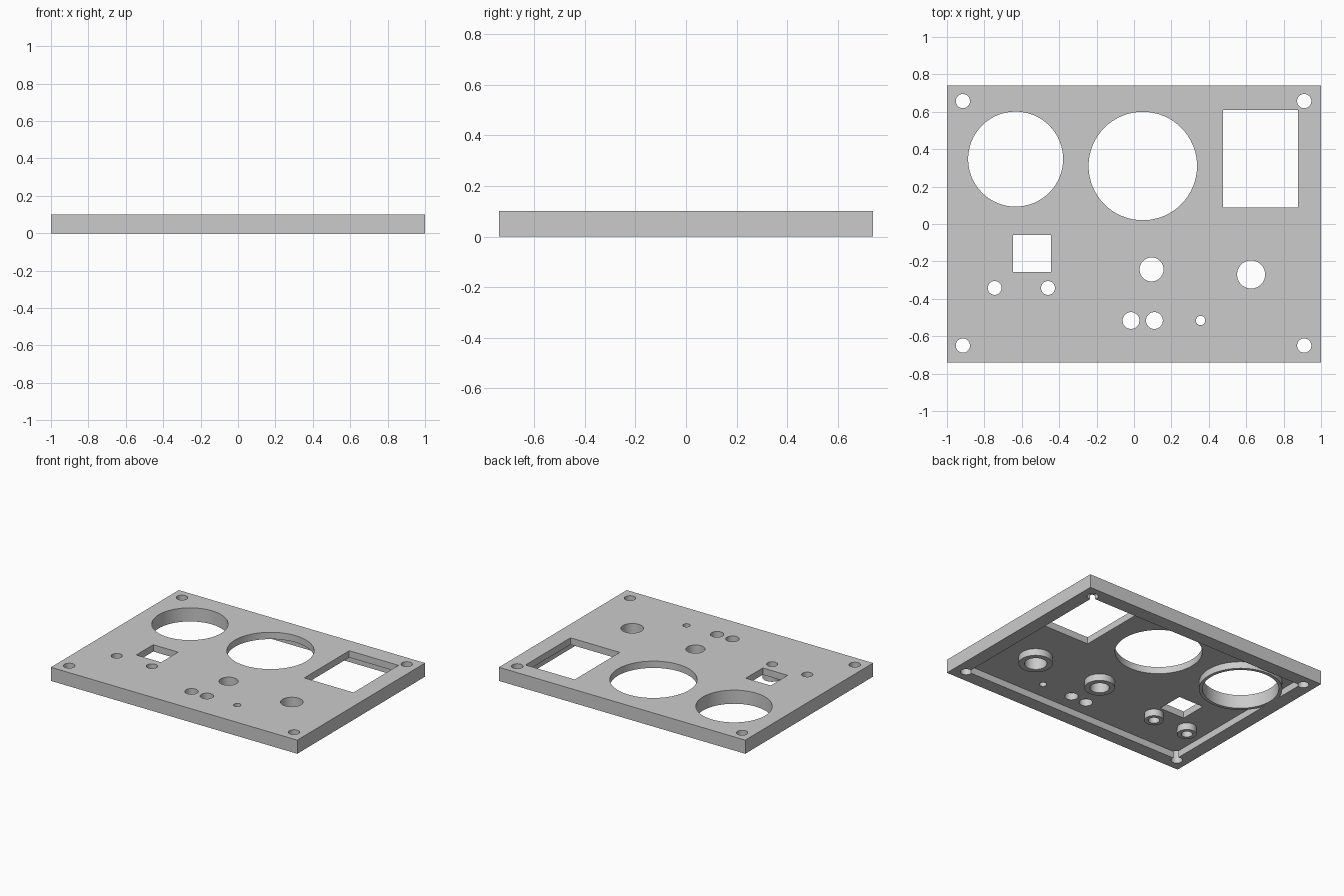
import bpy
import bmesh
from mathutils import Matrix, Vector

if "Cube" in bpy.data.objects:
    bpy.data.objects.remove(bpy.data.objects["Cube"], do_unlink=True)

HALF_X, HALF_Y, HEIGHT = 1.0, 0.741, 0.1
RIM, CEILING = 0.1, 0.05

grey = bpy.data.materials.new("panel_grey")
grey.use_nodes = True
colour = (0.6, 0.6, 0.6, 1)
grey.diffuse_color = colour
grey.node_tree.nodes["Principled BSDF"].inputs["Base Color"].default_value = colour


def add_box(bm, x0, x1, y0, y1, z0, z1):
    size = Vector((x1 - x0, y1 - y0, z1 - z0))
    mid = Vector((x0 + x1, y0 + y1, z0 + z1)) / 2
    bmesh.ops.create_cube(bm, size=1, matrix=Matrix.Translation(mid) @ Matrix.Diagonal(size).to_4x4())


def add_cylinder(bm, x, y, radius, z0, z1):
    bmesh.ops.create_cone(bm, cap_ends=True, segments=64, radius1=radius, radius2=radius,
                          depth=z1 - z0, matrix=Matrix.Translation((x, y, (z0 + z1) / 2)))


def make_object(name, bm):
    mesh = bpy.data.meshes.new(name)
    bm.to_mesh(mesh)
    bm.free()
    mesh.materials.append(grey)
    obj = bpy.data.objects.new(name, mesh)
    bpy.context.collection.objects.link(obj)
    return obj


def cut(target, cutter):
    cutter.hide_render = True
    mod = target.modifiers.new("cut", 'BOOLEAN')
    mod.operation, mod.solver, mod.object = 'DIFFERENCE', 'EXACT', cutter
    bpy.context.view_layer.objects.active = target
    bpy.ops.object.modifier_apply(modifier=mod.name)
    bpy.data.objects.remove(cutter, do_unlink=True)


# Round openings: x, y, radius, width of the collar underneath (0 for none)
openings = [
    (-0.633, 0.347, 0.254, 0.023),
    (0.047, 0.31, 0.29, 0),
    (0.626, -0.27, 0.075, 0.038),
    (0.094, -0.243, 0.064, 0.037),
    (-0.745, -0.342, 0.037, 0.027),
    (-0.46, -0.342, 0.037, 0.027),
    (-0.016, -0.516, 0.045, 0),
    (0.109, -0.516, 0.045, 0),
    (0.356, -0.516, 0.025, 0),
]
# Screw holes in the corners
openings += [(x, y, 0.038, 0) for x in (-0.915, 0.91) for y in (-0.65, 0.657)]

# Solid slab
bm = bmesh.new()
add_box(bm, -HALF_X, HALF_X, -HALF_Y, HALF_Y, 0, HEIGHT)
panel = make_object("faceplate", bm)

# Underside pocket, leaving the rim and the collars standing
bm = bmesh.new()
add_box(bm, RIM - HALF_X, HALF_X - RIM, RIM - HALF_Y, HALF_Y - RIM, -0.1, CEILING)
pocket = make_object("pocket_cutter", bm)
bm = bmesh.new()
for x, y, radius, collar in openings:
    if collar:
        add_cylinder(bm, x, y, radius + collar, -0.2, 0.2)
cut(pocket, make_object("collar_cutter", bm))
cut(panel, pocket)

# Through holes and rectangular windows
bm = bmesh.new()
for x, y, radius, collar in openings:
    add_cylinder(bm, x, y, radius, -0.2, 0.2)
add_box(bm, 0.476, 0.876, 0.088, 0.61, -0.2, 0.2)
add_box(bm, -0.646, -0.444, -0.257, -0.06, -0.2, 0.2)
cut(panel, make_object("hole_cutter", bm))

# Smooth hole walls with crisp edges
bpy.ops.object.select_all(action='DESELECT')
panel.select_set(True)
bpy.context.view_layer.objects.active = panel
bpy.ops.object.shade_smooth_by_angle()
